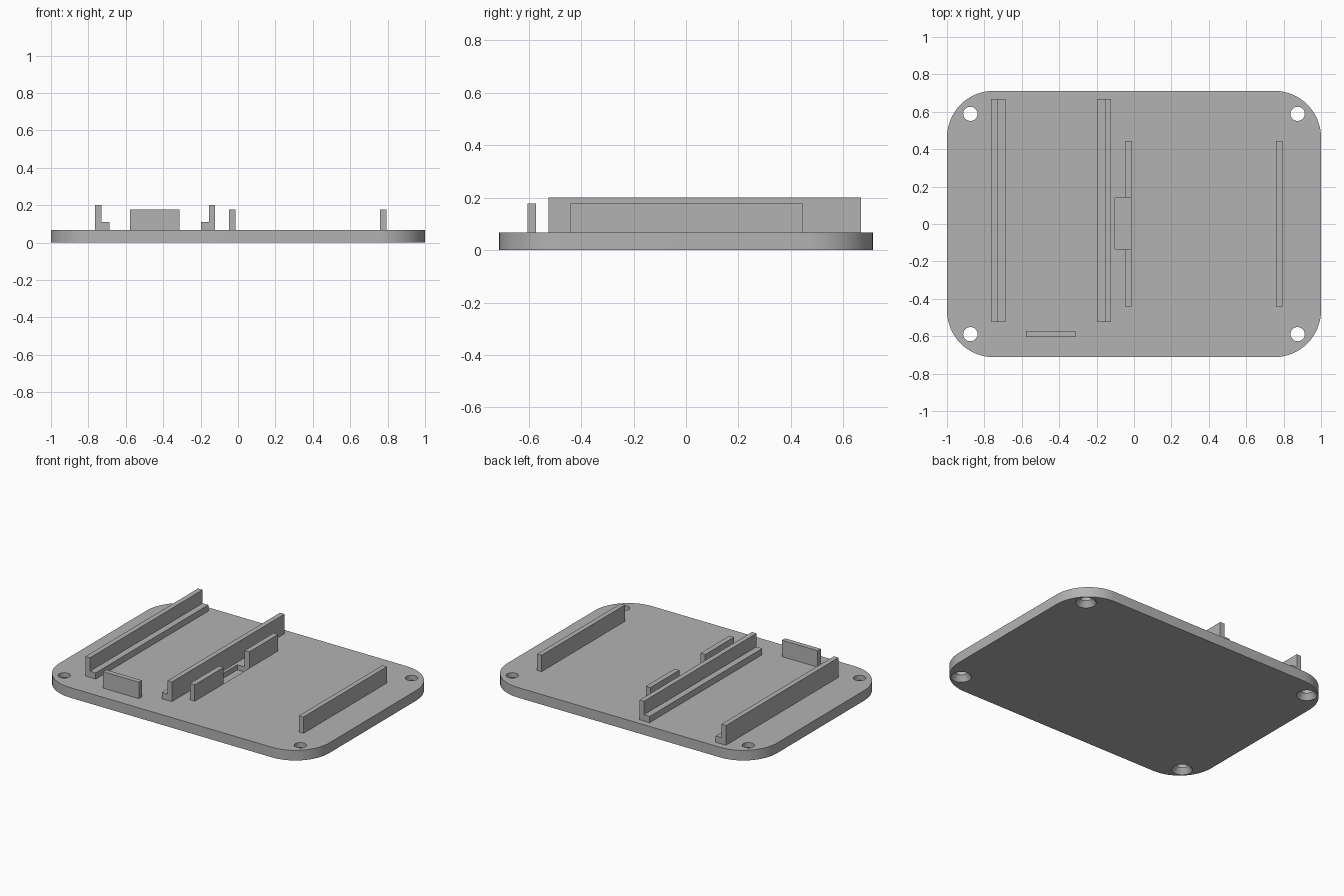
import bpy, bmesh
from math import cos, sin, pi

cube = bpy.data.objects.get("Cube")
if cube:
    bpy.data.objects.remove(cube, do_unlink=True)

grey = bpy.data.materials.new("light grey plastic")
grey.use_nodes = True
colour = (0.45, 0.45, 0.45, 1)
grey.diffuse_color = colour
grey.node_tree.nodes["Principled BSDF"].inputs["Base Color"].default_value = colour

TOP = 0.068      # upper face of the plate
SINK = 0.0       # parts rest flush on the plate


def prism(name, outline, axis, start, end):
    """Extrude a 2D outline along y or z."""
    bm = bmesh.new()
    place = (lambda u, v: (u, start, v)) if axis == "y" else (lambda u, v: (u, v, start))
    face = bm.faces.new([bm.verts.new(place(u, v)) for u, v in outline])
    new = bmesh.ops.extrude_face_region(bm, geom=[face])["geom"]
    step = (0, end - start, 0) if axis == "y" else (0, 0, end - start)
    bmesh.ops.translate(bm, vec=step, verts=[v for v in new if isinstance(v, bmesh.types.BMVert)])
    bmesh.ops.recalc_face_normals(bm, faces=bm.faces)
    return finish(name, bm)


def finish(name, bm):
    mesh = bpy.data.meshes.new(name)
    bm.to_mesh(mesh)
    bm.free()
    mesh.materials.append(grey)
    obj = bpy.data.objects.new(name, mesh)
    bpy.context.collection.objects.link(obj)
    return obj


def box(name, x0, x1, y0, y1, z0, z1):
    return prism(name, [(x0, y0), (x1, y0), (x1, y1), (x0, y1)], "z", z0, z1)


def countersunk_hole(x, y):
    """Revolved cutter: wide cone below, straight bore above."""
    bm = bmesh.new()
    rings = []
    for r, z in ((0.066, -0.004), (0.038, 0.036), (0.038, 0.1)):
        rings.append([bm.verts.new((x + r * cos(k * pi / 16), y + r * sin(k * pi / 16), z))
                      for k in range(32)])
    for low, high in zip(rings, rings[1:]):
        for k in range(32):
            n = (k + 1) % 32
            bm.faces.new((low[k], low[n], high[n], high[k]))
    bm.faces.new(rings[0][::-1])
    bm.faces.new(rings[-1])
    return finish("hole_cutter", bm)


# Base plate with rounded corners
R, HX, HY = 0.25, 1.0, 0.712
outline = []
for quarter, (sx, sy) in enumerate(((1, 1), (-1, 1), (-1, -1), (1, -1))):
    for k in range(17):
        a = (quarter + k / 16) * pi / 2
        outline.append((sx * (HX - R) + R * cos(a), sy * (HY - R) + R * sin(a)))
plate = prism("base_plate", outline, "z", 0, TOP)

# Screw holes and the shallow pocket
cutters = [countersunk_hole(sx * 0.875, sy * 0.589) for sx in (-1, 1) for sy in (-1, 1)]
cutters.append(box("pocket_cutter", -0.102, -0.013, -0.134, 0.139, 0.034, 0.1))
for cutter in cutters:
    mod = plate.modifiers.new("cut", "BOOLEAN")
    mod.object = cutter
    mod.solver = "EXACT"
    bpy.context.view_layer.objects.active = plate
    bpy.ops.object.modifier_apply(modifier=mod.name)
    bpy.data.objects.remove(cutter, do_unlink=True)

plate.select_set(True)
bpy.ops.object.shade_smooth_by_angle(angle=pi / 6)

# Pair of L-shaped guide rails facing each other
for name, wall, inner, ledge in (("right_guide_rail", -0.764, -0.73, -0.688),
                                 ("middle_guide_rail", -0.123, -0.156, -0.198)):
    profile = [(wall, TOP), (ledge, TOP), (ledge, 0.11), (inner, 0.11), (inner, 0.2), (wall, 0.2)]
    prism(name, profile, "y", -0.524, 0.668)

# Upright holder walls, the inner one split by the pocket
box("end_stop", -0.577, -0.312, -0.604, -0.571, TOP, 0.178)
box("left_holder_wall", 0.76, 0.793, -0.44, 0.444, TOP, 0.178)
box("inner_holder_wall_front", -0.048, -0.013, -0.44, -0.134, TOP, 0.178)
box("inner_holder_wall_back", -0.048, -0.013, 0.139, 0.444, TOP, 0.178)
